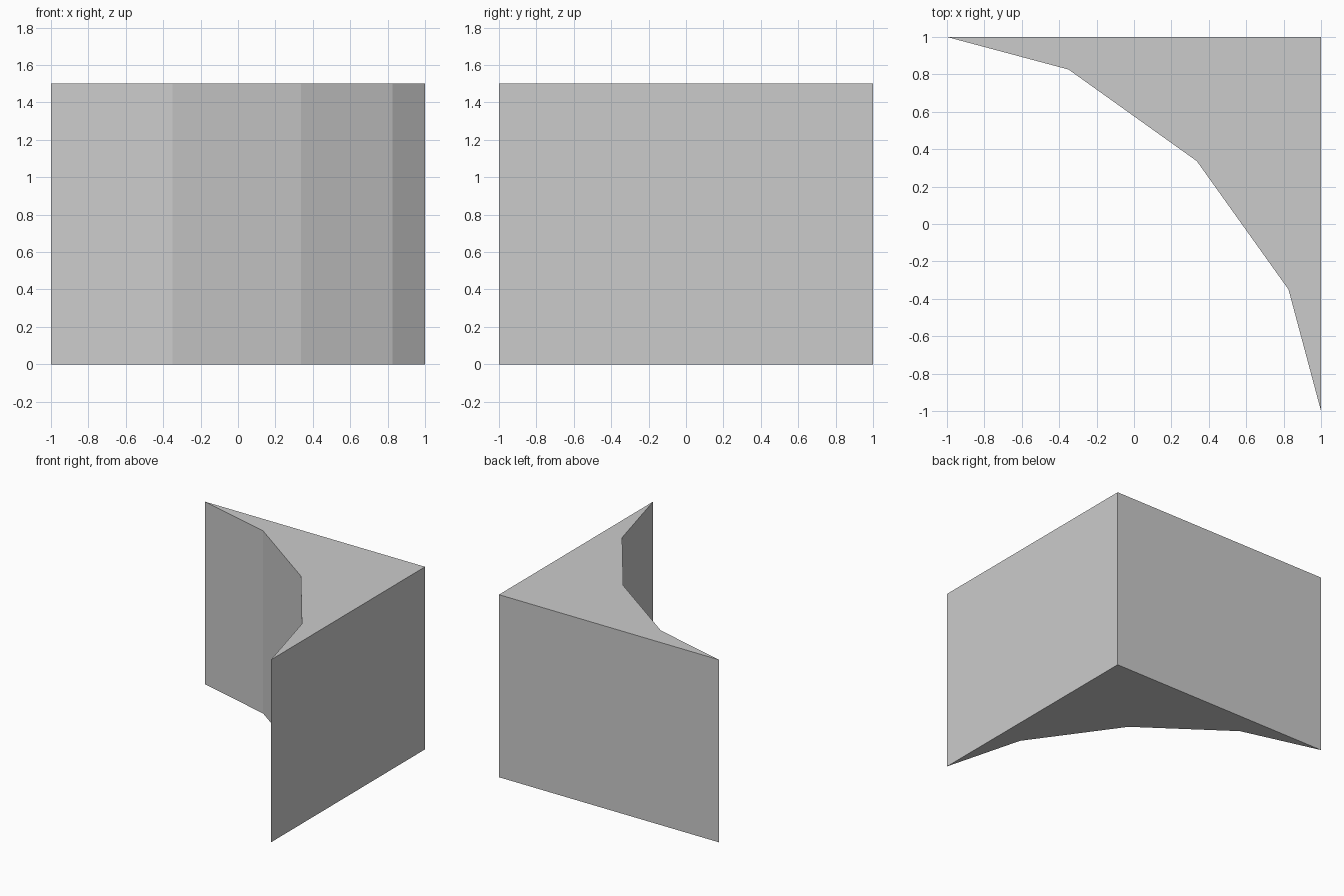
import bpy, bmesh

if "Cube" in bpy.data.objects:
    bpy.data.objects.remove(bpy.data.objects["Cube"])

HEIGHT = 1.5

# Plan outline: square outer corner with a faceted concave front
half_curve = [(-1.0, 1.0), (-0.35, 0.826)]
middle = [(0.336, 0.336)]
mirrored = [(y, x) for x, y in reversed(half_curve)]
outline = [(1.0, 1.0)] + half_curve + middle + mirrored

# Extrude the outline into a solid corner block
bm = bmesh.new()
base = bm.faces.new([bm.verts.new((x, y, 0)) for x, y in outline])
result = bmesh.ops.extrude_face_region(bm, geom=[base], use_keep_orig=True)
top = [g for g in result["geom"] if isinstance(g, bmesh.types.BMVert)]
bmesh.ops.translate(bm, verts=top, vec=(0, 0, HEIGHT))
bmesh.ops.recalc_face_normals(bm, faces=bm.faces)

mesh = bpy.data.meshes.new("curved_corner_block")
bm.to_mesh(mesh)
bm.free()
block = bpy.data.objects.new("curved_corner_block", mesh)
bpy.context.collection.objects.link(block)
